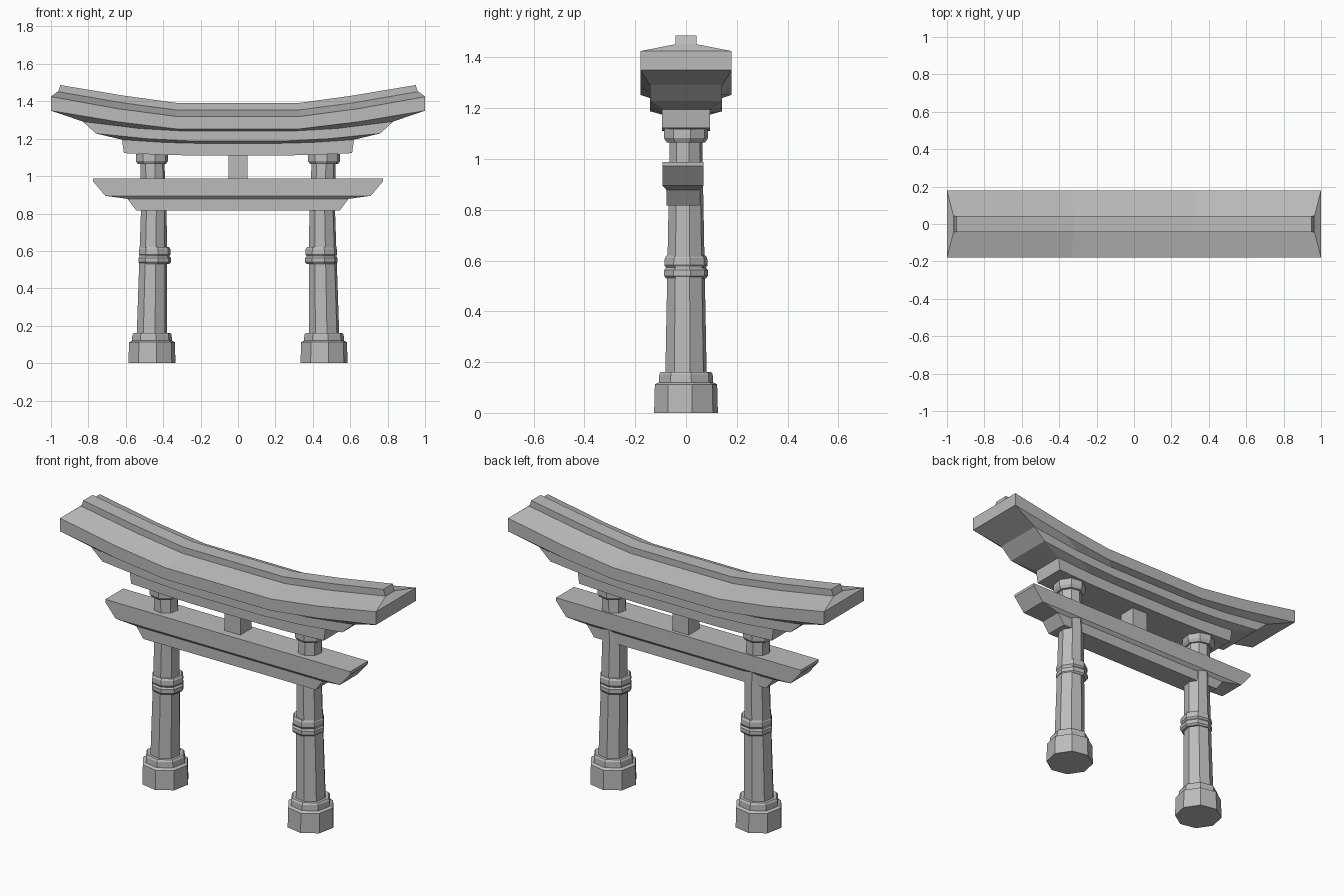
import bpy
import bmesh
import math

cube = bpy.data.objects.get("Cube")
if cube:
    bpy.data.objects.remove(cube, do_unlink=True)

stone = bpy.data.materials.new("grey_stone")
stone.use_nodes = True
grey = (0.5, 0.5, 0.5, 1)
stone.diffuse_color = grey
stone.node_tree.nodes["Principled BSDF"].inputs["Base Color"].default_value = grey


def loft(name, rings):
    """Skin a stack of closed rings, listed bottom to top, and cap both ends."""
    bm = bmesh.new()
    loops = [[bm.verts.new(p) for p in ring] for ring in rings]
    n = len(loops[0])
    for low, high in zip(loops, loops[1:]):
        for i in range(n):
            j = (i + 1) % n
            bm.faces.new((low[i], low[j], high[j], high[i]))
    for loop in (loops[0], loops[-1]):
        # Caps are split into strips so that curved ones stay clean
        for i in range(n // 2 - 1):
            bm.faces.new((loop[i], loop[i + 1], loop[n - 2 - i], loop[n - 1 - i]))
    bmesh.ops.recalc_face_normals(bm, faces=bm.faces)
    mesh = bpy.data.meshes.new(name)
    bm.to_mesh(mesh)
    bm.free()
    mesh.materials.append(stone)
    obj = bpy.data.objects.new(name, mesh)
    bpy.context.collection.objects.link(obj)
    return obj


def beam_ring(half_x, half_y, z_mid, z_bend=None, z_end=None, y=0):
    """Long rectangular ring that bends upward toward both ends."""
    z_bend = z_mid if z_bend is None else z_bend
    z_end = z_mid if z_end is None else z_end
    half = [(0.335, z_mid), (0.64, z_bend), (1, z_end)]
    line = [(-f * half_x, z) for f, z in reversed(half)] + [(f * half_x, z) for f, z in half]
    front = [(x, y - half_y, z) for x, z in line]
    back = [(x, y + half_y, z) for x, z in reversed(line)]
    return front + back


def octagon(x, r, z, turn=math.radians(11)):
    return [(x + r * math.cos(turn + k * math.pi / 4),
             r * math.sin(turn + k * math.pi / 4), z) for k in range(8)]


def column(name, side, steps):
    loft(name, [octagon(side * x, r, z) for x, r, z in steps])


# Curved roof with stepped lintels beneath it
loft("curved_roof", [
    beam_ring(0.61, 0.095, 1.11, 1.113, 1.123),
    beam_ring(0.62, 0.095, 1.175, 1.18, 1.195),
    beam_ring(0.76, 0.142, 1.188, 1.2, 1.228),
    beam_ring(0.83, 0.142, 1.24, 1.255, 1.292),
    beam_ring(1.0, 0.18, 1.253, 1.29, 1.35),
    beam_ring(1.0, 0.18, 1.32, 1.36, 1.425),
    beam_ring(0.965, 0.042, 1.353, 1.392, 1.452),
])

# Ridge cap along the roof
loft("ridge_cap", [
    beam_ring(0.962, 0.042, 1.35, 1.389, 1.449),
    beam_ring(0.95, 0.042, 1.39, 1.43, 1.487),
])

# Straight tie beam with tapered ends and a smaller beam below
loft("tie_beam", [
    beam_ring(0.545, 0.065, 0.817, y=-0.012),
    beam_ring(0.59, 0.065, 0.878, y=-0.012),
    beam_ring(0.71, 0.081, 0.895, y=-0.012),
    beam_ring(0.775, 0.081, 0.972, y=-0.012),
    beam_ring(0.775, 0.081, 0.988, y=-0.012),
])

# Short strut between the tie beam and the roof
loft("center_strut", [
    [(-0.052, -0.05, z), (0.05, -0.05, z), (0.05, 0.05, z), (-0.052, 0.05, z)]
    for z in (0.98, 1.12)
])

# Two pillars with footings, collars and capitals
for label, side in (("left", 1), ("right", -1)):
    column(label + "_footing", side, [
        (0.46, 0.128, 0), (0.46, 0.125, 0.112), (0.46, 0.109, 0.12),
        (0.46, 0.107, 0.152), (0.46, 0.1, 0.162)])
    column(label + "_pillar", side, [
        (0.46, 0.083, 0.15), (0.45, 0.07, 0.82), (0.458, 0.065, 1.08)])
    column(label + "_collar", side, [
        (0.445, 0.08, 0.53), (0.445, 0.088, 0.54), (0.445, 0.088, 0.562),
        (0.445, 0.08, 0.572), (0.445, 0.087, 0.582), (0.445, 0.085, 0.61),
        (0.445, 0.078, 0.62)])
    column(label + "_capital", side, [
        (0.46, 0.077, 1.065), (0.46, 0.088, 1.082), (0.46, 0.088, 1.118)])
